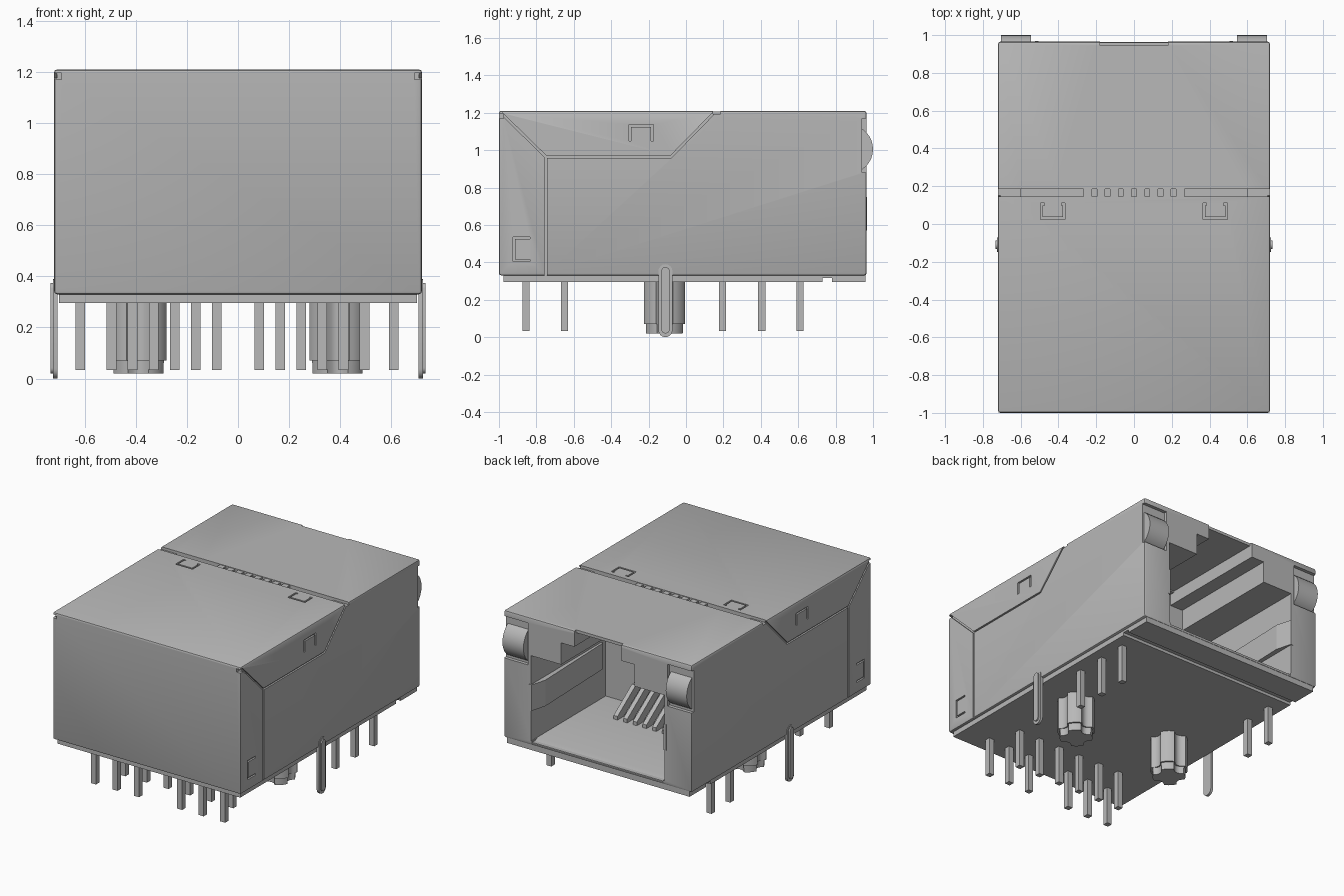
import bpy, bmesh, math

cube = bpy.data.objects.get("Cube")
if cube:
    bpy.data.objects.remove(cube, do_unlink=True)

grey = bpy.data.materials.new("light_grey")
grey.use_nodes = True
grey.diffuse_color = (0.48, 0.48, 0.48, 1)
grey.node_tree.nodes["Principled BSDF"].inputs["Base Color"].default_value = (0.48, 0.48, 0.48, 1)


def prism(name, pts, axis, lo, hi, bevel=0):
    """Extrude a 2D outline along an axis; outline uses the other two axes in order."""
    def place(p, t):
        c = list(p)
        c.insert(axis, t)
        return c
    bm = bmesh.new()
    base = bm.faces.new([bm.verts.new(place(p, lo)) for p in pts])
    grown = bmesh.ops.extrude_face_region(bm, geom=[base])["geom"]
    move = [0, 0, 0]
    move[axis] = hi - lo
    bmesh.ops.translate(bm, vec=move, verts=[v for v in grown if isinstance(v, bmesh.types.BMVert)])
    bmesh.ops.recalc_face_normals(bm, faces=bm.faces)
    if bevel:
        bmesh.ops.bevel(bm, geom=bm.edges[:], offset=bevel, segments=2, profile=0.5, affect='EDGES')
    mesh = bpy.data.meshes.new(name)
    bm.to_mesh(mesh)
    bm.free()
    mesh.materials.append(grey)
    obj = bpy.data.objects.new(name, mesh)
    bpy.context.collection.objects.link(obj)
    return obj


def rect(a0, a1, b0, b1):
    return [(a0, b0), (a1, b0), (a1, b1), (a0, b1)]


def box(name, x, y, z, bevel=0):
    return prism(name, rect(*x, *y), 2, *z, bevel)


def mirrored(pts):
    """Close a half outline across the vertical middle line."""
    return pts + [(-a, b) for a, b in reversed(pts)]


def strip(path, width=0.012):
    """Outline of a thin mitred line following a path."""
    left, right = [], []
    for i, (a, b) in enumerate(path):
        dirs = []
        for j, k in ((i - 1, i), (i, i + 1)):
            if j >= 0 and k < len(path):
                da, db = path[k][0] - path[j][0], path[k][1] - path[j][1]
                n = math.hypot(da, db)
                dirs.append((-db / n, da / n))
        na = sum(d[0] for d in dirs) / len(dirs)
        nb = sum(d[1] for d in dirs) / len(dirs)
        s = width / 2 / (na * na + nb * nb)
        left.append((a + na * s, b + nb * s))
        right.append((a - na * s, b - nb * s))
    return left + right[::-1]


def select(obj):
    bpy.ops.object.select_all(action='DESELECT')
    obj.select_set(True)
    bpy.context.view_layer.objects.active = obj


def cut(target, cutter):
    cutter.hide_render = True
    select(target)
    mod = target.modifiers.new("cut", 'BOOLEAN')
    mod.operation = 'DIFFERENCE'
    mod.solver = 'EXACT'
    mod.object = cutter
    bpy.ops.object.modifier_apply(modifier=mod.name)
    bpy.data.objects.remove(cutter, do_unlink=True)


def smooth(obj):
    select(obj)
    bpy.ops.object.shade_smooth_by_angle(angle=math.radians(35))


# Metal shield with the plug cavity
shield = box("shield", (-0.72, 0.72), (-1, 0.965), (0.33, 1.21), 0.012)
opening = mirrored([(0.51, 0.36), (0.51, 0.95), (0.28, 0.95), (0.28, 1.1), (0.18, 1.1), (0.18, 1.19)])
cut(shield, prism("cavity", opening, 1, 0.15, 1.1))
cut(shield, prism("entry_chamfer", [(0.9, 0.37), (0.9, 0.36), (0.98, 0.335), (0.98, 0.37)], 0, -0.505, 0.505))
cut(shield, box("latch_notch", (-0.18, 0.18), (0.945, 1.1), (1.15, 1.3)))

# Gap between the two top sheets
cut(shield, box("top_gap", (-0.8, 0.8), (0.145, 0.185), (1.192, 1.3)))

# Panel seams and pressed marks
side_paths = [
    [(-0.985, 1.195), (-0.75, 0.965), (-0.08, 0.965), (0.15, 1.2)],
    [(-0.75, 0.965), (-0.75, 0.3)],
    [(-0.30, 1.05), (-0.30, 1.13), (-0.18, 1.13), (-0.18, 1.05)],
    [(-0.835, 0.53), (-0.92, 0.53), (-0.92, 0.41), (-0.835, 0.41)],
]
for s in (-1, 1):
    for path in side_paths:
        cut(shield, prism("side_groove", strip(path), 0, *sorted((s * 0.708, s * 0.75))))
    mark = [(s * 0.43 + a, b) for a, b in ((-0.045, 0.105), (-0.06, 0.105), (-0.06, 0.03),
                                          (0.06, 0.03), (0.06, 0.105), (0.045, 0.105))]
    cut(shield, prism("top_groove", strip(mark), 2, 1.198, 1.25))
    cut(shield, box("gap_slot", sorted((s * 0.26, s * 0.6)), (0.145, 0.185), (1.15, 1.3)))
    cut(shield, box("corner_relief", sorted((s * 0.69, s * 0.75)), (-1.1, -0.975), (1.17, 1.195)))
    cut(shield, box("lamp_recess", sorted((s * 0.535, s * 0.75)), (0.942, 1.1), (0.88, 1.17)))
smooth(shield)

# Plastic base below the shield
base = box("housing_base", (-0.70, 0.70), (-0.975, 0.96), (0.295, 0.35))
cut(base, box("base_groove", (-0.8, 0.8), (0.73, 0.78), (0.2, 0.315)))

# Ribs in the top gap
for i in range(8):
    x = (i - 3.5) * 0.07
    box("gap_rib", (x - 0.022, x + 0.022), (0.145, 0.185), (1.18, 1.206))

# Spring contacts
for i in range(8):
    x = (i - 3.5) * 0.074
    prism("contact", [(0.4, 0.36), (0.4, 0.385), (0.2, 0.525), (0.14, 0.525), (0.14, 0.49), (0.33, 0.36)],
          0, x - 0.015, x + 0.015)

for s in (-1, 1):
    # Indicator lamps
    arc = [(0.869 + 0.131 * math.cos(t * math.pi / 16), 1.005 + 0.131 * math.sin(t * math.pi / 16))
           for t in range(-8, 9)]
    smooth(prism("lamp", arc, 0, *sorted((s * 0.545, s * 0.705))))

    # Grounding springs on the cavity walls
    tab = [(s * a, b) for a, b in ((0.525, 0.968), (0.505, 0.968), (0.475, 0.86), (0.495, 0.2), (0.525, 0.2))]
    prism("wall_spring", tab, 2, 0.57, 0.75)

    # Board tabs with rounded beads
    def capsule(r, low, high):
        ends = [(-0.11 + r * math.cos(k * math.pi / 8), high - r + r * math.sin(k * math.pi / 8)) for k in range(9)]
        return ends + [(-0.22 - a, low + high - b) for a, b in ends]
    smooth(prism("board_tab", capsule(0.038, 0.0, 0.39), 0, *sorted((s * 0.706, s * 0.724))))
    smooth(prism("tab_bead", capsule(0.022, 0.02, 0.375), 0, *sorted((s * 0.71, s * 0.733))))

    # Fluted locating posts
    ring = []
    for k in range(48):
        t = k * math.pi / 24
        r = 0.12 - 0.035 * max(0, math.cos(4 * t)) ** 0.5
        ring.append((s * 0.39 + r * math.cos(t), -0.115 + r * math.sin(t)))
    post = prism("locating_post", ring, 2, 0.02, 0.31)
    for v in post.data.vertices:
        if v.co.z < 0.03:
            v.co.x = s * 0.39 + (v.co.x - s * 0.39) * 0.88
            v.co.y = -0.115 + (v.co.y + 0.115) * 0.88
    collar = prism("post_collar", ring, 2, 0.07, 0.31)
    smooth(post)
    smooth(collar)

# Solder pins
pins = [(0.61, y) for y in (0.195, 0.405, 0.61)] + [(-0.617, y) for y in (0.405, 0.61)]
pins += [(s * x, -0.855) for s in (-1, 1) for x in (0.165, 0.33, 0.495)]
pins += [(s * x, -0.65) for s in (-1, 1) for x in (0.083, 0.248, 0.413)]
for x, y in pins:
    box("solder_pin", (x - 0.019, x + 0.019), (y - 0.019, y + 0.019), (0.033, 0.31))
